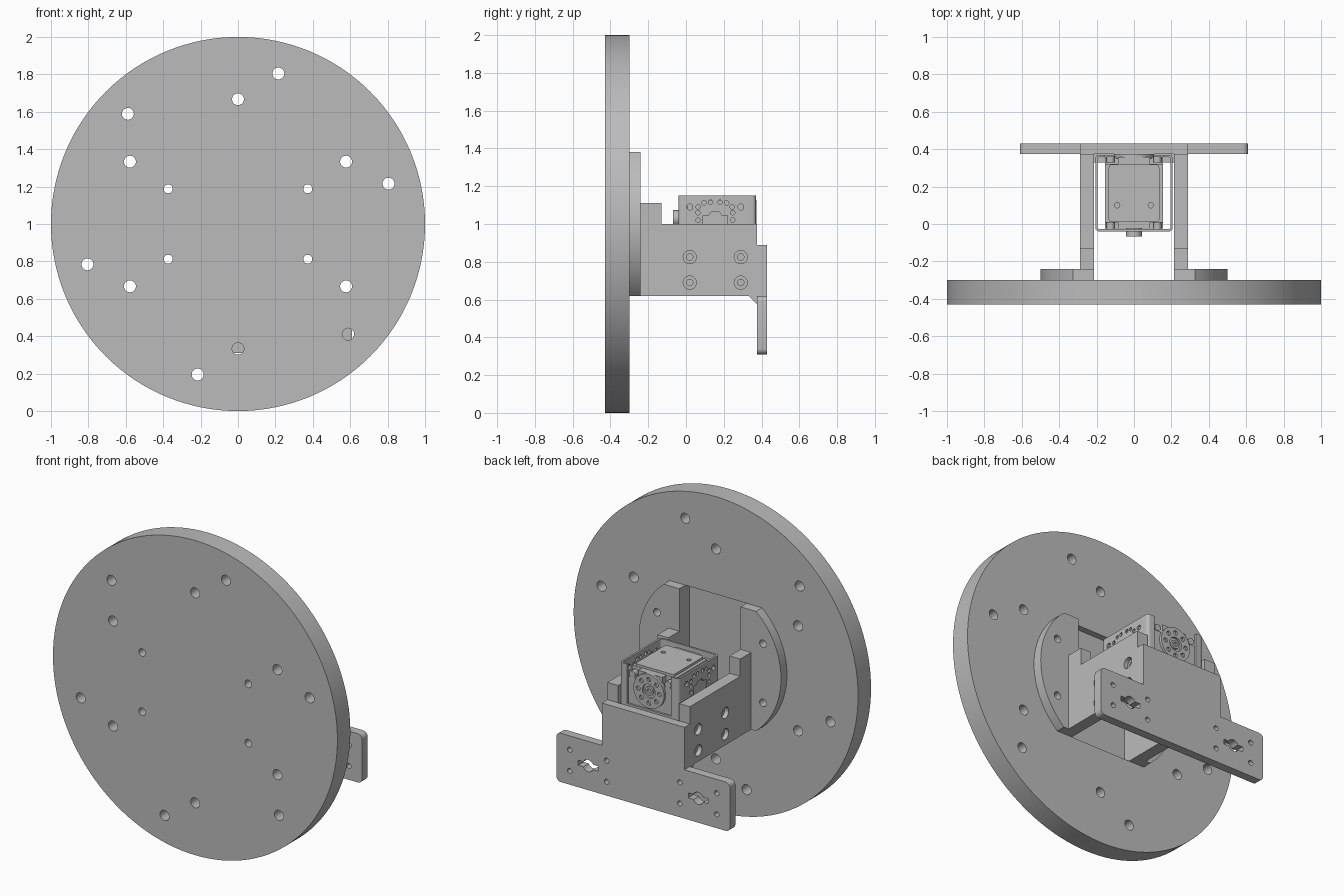
import bpy, bmesh
from math import sin, cos, pi, radians, sqrt, asin

cube = bpy.data.objects.get("Cube")
if cube:
    bpy.data.objects.remove(cube, do_unlink=True)

GREY = bpy.data.materials.new("machined grey")
GREY.use_nodes = True
GREY.diffuse_color = (0.5, 0.5, 0.5, 1)
GREY.node_tree.nodes["Principled BSDF"].inputs["Base Color"].default_value = (0.5, 0.5, 0.5, 1)


def add_prism(bm, pts, axis, lo, hi):
    """Extrude a closed 2D outline along one axis."""
    def place(p, d):
        return {"x": (d, p[0], p[1]), "y": (p[0], d, p[1]), "z": (p[0], p[1], d)}[axis]
    a = [bm.verts.new(place(p, lo)) for p in pts]
    b = [bm.verts.new(place(p, hi)) for p in pts]
    bm.faces.new(a)
    bm.faces.new(b[::-1])
    for i in range(len(pts)):
        j = (i + 1) % len(pts)
        bm.faces.new((a[i], b[i], b[j], a[j]))


def to_object(bm, name):
    bmesh.ops.recalc_face_normals(bm, faces=bm.faces)
    mesh = bpy.data.meshes.new(name)
    bm.to_mesh(mesh)
    bm.free()
    mesh.materials.append(GREY)
    obj = bpy.data.objects.new(name, mesh)
    bpy.context.collection.objects.link(obj)
    return obj


def prism(name, pts, axis, lo, hi):
    bm = bmesh.new()
    add_prism(bm, pts, axis, lo, hi)
    return to_object(bm, name)


def circle(u, v, r, n=20):
    return [(u + r * cos(2 * pi * i / n), v + r * sin(2 * pi * i / n)) for i in range(n)]


def rect(u0, u1, v0, v1):
    return [(u0, v0), (u1, v0), (u1, v1), (u0, v1)]


def rounded(u0, u1, v0, v1, r, n=5):
    pts = []
    corners = [(u1 - r, v1 - r), (u0 + r, v1 - r), (u0 + r, v0 + r), (u1 - r, v0 + r)]
    for k, (cu, cv) in enumerate(corners):
        for i in range(n + 1):
            a = (k + i / n) * pi / 2
            pts.append((cu + r * cos(a), cv + r * sin(a)))
    return pts


def cut(obj, outlines, axis, lo, hi):
    """Cut non-overlapping outlines through an object."""
    bm = bmesh.new()
    for pts in outlines:
        add_prism(bm, pts, axis, lo, hi)
    cutter = to_object(bm, "cutter")
    cutter.hide_render = True
    mod = obj.modifiers.new("cut", "BOOLEAN")
    mod.operation, mod.solver, mod.object = "DIFFERENCE", "EXACT", cutter
    bpy.context.view_layer.objects.active = obj
    bpy.ops.object.modifier_apply(modifier=mod.name)
    bpy.data.objects.remove(cutter, do_unlink=True)


def smooth(obj):
    bpy.ops.object.select_all(action="DESELECT")
    obj.select_set(True)
    bpy.context.view_layer.objects.active = obj
    bpy.ops.object.shade_smooth_by_angle(angle=radians(30))


# Large round plate with two bolt circles, four mounting holes and a rear pocket
disc = prism("round_plate", circle(0, 1, 1, 128), "y", -0.43, -0.3)
holes = [circle(0.667 * cos(radians(a)), 1 + 0.667 * sin(radians(a)), 0.032) for a in range(30, 390, 60)]
holes += [circle(0.833 * cos(radians(a)), 1 + 0.833 * sin(radians(a)), 0.032) for a in range(15, 375, 60)]
mounts = [circle(sx * 0.373, 1 + sz * 0.188, 0.024) for sx in (-1, 1) for sz in (-1, 1)]
cut(disc, holes + mounts, "y", -0.5, -0.2)
cut(disc, [rect(-0.215, 0.215, 0.62, 1.38)], "y", -0.34, -0.2)

# Curved mounting flanges and side walls, one pair per side
top = asin(0.38 / 0.5)
arc = [(0.5 * cos(top * t / 12), 1 + 0.5 * sin(top * t / 12)) for t in range(-12, 13)]
flange_outline = [(0.215, 0.62)] + arc + [(0.215, 1.38)]
wall_outline = [(-0.3, 0.62), (0.33, 0.62), (0.375, 0.575), (0.375, 1.0),
                (-0.13, 1.0), (-0.13, 1.11), (-0.3, 1.11)]
screws = [(y, z) for y in (0.02, 0.29) for z in (0.69, 0.825)]
parts = [disc]
for side, s in (("left", 1), ("right", -1)):
    flange = prism(side + "_flange", [(s * x, z) for x, z in flange_outline], "y", -0.3, -0.24)
    cut(flange, mounts, "y", -0.5, -0.2)
    wall = prism(side + "_wall", wall_outline, "x", *sorted((s * 0.215, s * 0.29)))
    cut(wall, [circle(y, z, 0.035) for y, z in screws], "x", *sorted((s * 0.262, s * 0.35)))
    cut(wall, [circle(y, z, 0.017) for y, z in screws], "x", *sorted((s * 0.15, s * 0.35)))
    parts += [flange, wall]

# Rear plate: upright web above a wide bar with rounded ends
web = prism("rear_web", rect(-0.29, 0.29, 0.62, 0.89), "y", 0.375, 0.43)
bar = prism("rear_bar", rounded(-0.61, 0.61, 0.31, 0.62, 0.03), "y", 0.375, 0.43)
gusset = prism("rear_gusset", [(0.33, 0.62), (0.375, 0.575), (0.375, 0.62)], "x", -0.29, 0.29)
bar_cuts = []
for s in (-1, 1):
    cx, cz = s * 0.387, 0.465
    bar_cuts += [circle(cx + dx, cz + dz, 0.016) for dx in (-0.13, 0.13) for dz in (-0.067, 0.067)]
    # horizontal slot with a bulged centre
    h, r = 0.016, 0.038
    k = asin(h / r)
    bulge = [k + (pi - 2 * k) * i / 8 for i in range(9)]
    half = [(0.07, h)] + [(r * cos(a), r * sin(a)) for a in bulge] + [(-0.07, h)]
    bar_cuts.append([(cx + u, cz + v) for u, v in half] + [(cx - u, cz - v) for u, v in half])
cut(bar, bar_cuts, "y", 0.3, 0.5)
parts += [web, bar, gusset]

# Thin sheet bracket wrapped round the motor
bracket = prism("motor_bracket", rounded(-0.207, 0.207, -0.04, 0.37, 0.02), "z", 0.64, 1.15)
cut(bracket, [rounded(-0.195, 0.195, -0.028, 0.358, 0.012)], "z", 0.5, 1.3)
side_holes = [circle(0.155 + s * 0.135, 1.09, 0.016, 14) for s in (-1, 1)]
for s in (-1, 1):
    side_holes += [circle(0.155 + s * y, z, 0.012, 12)
                   for y, z in ((0.025, 1.115), (0.06, 1.112), (0.09, 1.09), (0.092, 1.06), (0.092, 1.02))]
arch = [(0.09, 0.9), (0.22, 0.9), (0.22, 1.045), (0.19, 1.045), (0.175, 1.065),
        (0.135, 1.065), (0.12, 1.045), (0.09, 1.045)]
cut(bracket, side_holes + [arch], "x", -0.4, 0.4)
cut(bracket, [rect(-0.155, 0.155, 0.9, 1.3)], "y", 0.3, 0.5)
parts.append(bracket)

# Motor body with notched corners and lid screw holes
body = prism("motor_body", rect(-0.155, 0.155, -0.025, 0.358), "z", 0.63, 1.125)
notches = [rect(*sorted((s * 0.085, s * 0.2)), *y) for s in (-1, 1) for y in ((-0.1, 0.008), (0.32, 0.4))]
cut(body, notches, "z", 1.07, 1.2)
lid = prism("motor_lid", rounded(-0.135, 0.135, 0.01, 0.318, 0.015), "z", 1.12, 1.14)
cut(lid, [circle(s * 0.09, 0.1, 0.014, 14) for s in (-1, 1)], "z", 1.128, 1.2)
posts = bmesh.new()
for s in (-1, 1):
    for y in (-0.015, 0.34):
        add_prism(posts, circle(s * 0.125, 1.09, 0.022, 16), "y", y - 0.012, y + 0.022)
parts += [body, lid, to_object(posts, "corner_bosses")]

# Output horn, ringed with bolt holes, and the idler cap opposite
horn = prism("output_horn", circle(0, 1.02, 0.108, 40), "y", 0.35, 0.374)
ring = [circle(0.075 * cos(i * pi / 4), 1.02 + 0.075 * sin(i * pi / 4), 0.014, 12) for i in range(8)]
cut(horn, ring + [circle(0, 1.02, 0.045)], "y", 0.36, 0.5)
hub = prism("horn_hub", circle(0, 1.02, 0.028), "y", 0.35, 0.372)
cut(hub, [circle(0, 1.02, 0.014)], "y", 0.36, 0.5)
idler = prism("idler_cap", circle(0, 1.03, 0.043, 24), "y", -0.068, -0.02)
cut(idler, [circle(0, 1.03, 0.018)], "y", -0.1, -0.05)
parts += [horn, hub, idler]

for part in parts:
    smooth(part)
